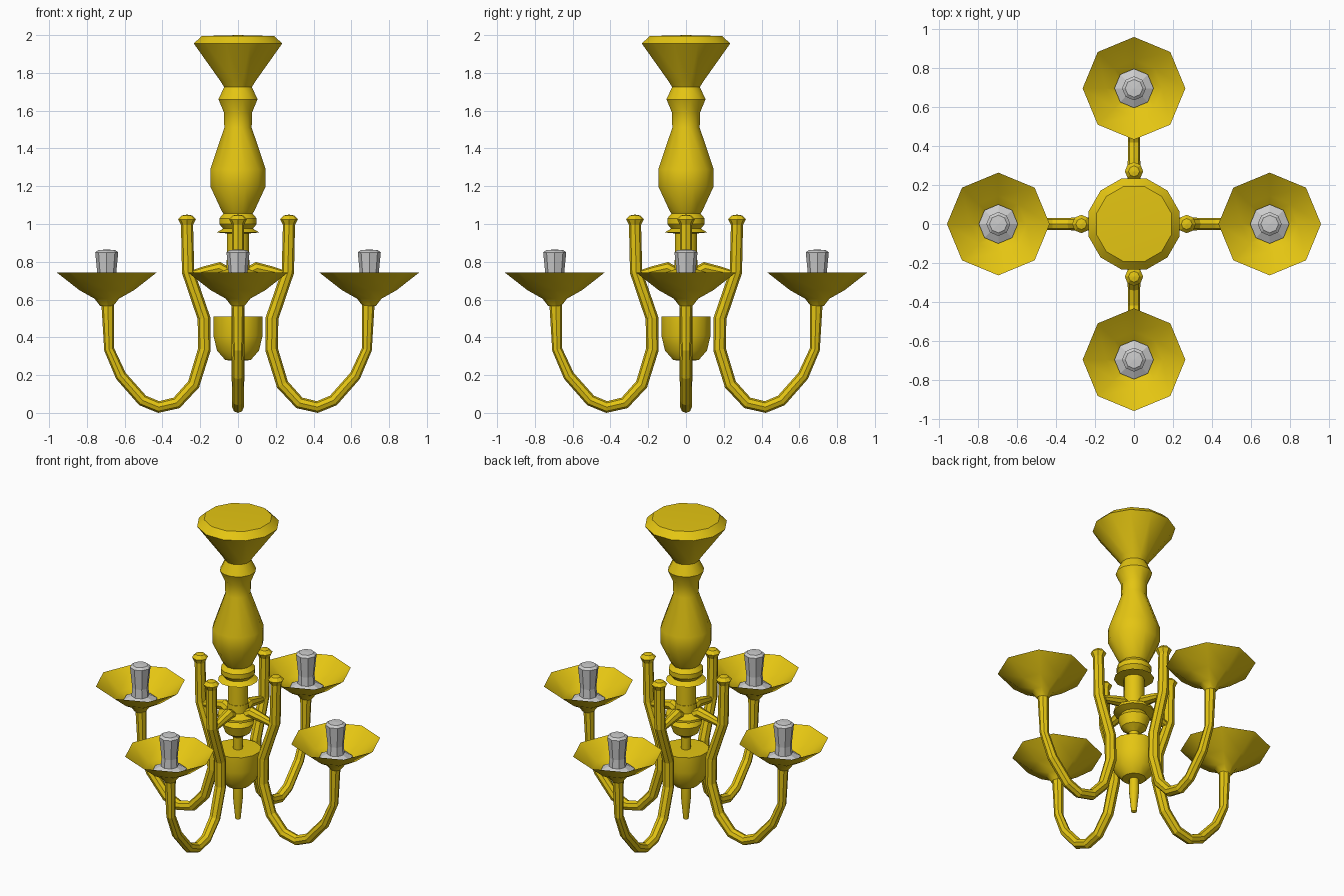
import bpy, bmesh, math
from mathutils import Matrix, Vector

if "Cube" in bpy.data.objects:
    bpy.data.objects.remove(bpy.data.objects["Cube"])

gold = bpy.data.materials.new("gold")
gold.diffuse_color = (0.78, 0.56, 0.006, 1)
gold.use_nodes = True
gold.node_tree.nodes["Principled BSDF"].inputs["Base Color"].default_value = gold.diffuse_color


def finish(ob, mat, smooth):
    if mat:
        ob.data.materials.append(mat)
    if smooth:
        bpy.ops.object.select_all(action='DESELECT')
        ob.select_set(True)
        bpy.context.view_layer.objects.active = ob
        bpy.ops.object.shade_smooth_by_angle(angle=math.radians(smooth))
    return ob


def lathe(name, profile, sides, at=(0, 0), turn=0.0, mat=None, smooth=0):
    """Spin (radius, z) points, listed top to bottom, around a vertical axis."""
    bm = bmesh.new()
    rings = []
    for r, z in profile:
        if r == 0:
            rings.append([bm.verts.new((at[0], at[1], z))] * sides)
        else:
            rings.append([bm.verts.new((at[0] + r * math.cos(turn + 2 * math.pi * i / sides),
                                        at[1] + r * math.sin(turn + 2 * math.pi * i / sides), z))
                          for i in range(sides)])
    for a, b in zip(rings, rings[1:]):
        for i in range(sides):
            j = (i + 1) % sides
            bm.faces.new(dict.fromkeys((a[i], b[i], b[j], a[j])))
    me = bpy.data.meshes.new(name)
    bm.to_mesh(me)
    bm.free()
    ob = bpy.data.objects.new(name, me)
    bpy.context.collection.objects.link(ob)
    return finish(ob, mat, smooth)


def tube(name, path, angle, mat):
    """Tube along (distance, z, radius) points in a vertical plane turned by angle."""
    cu = bpy.data.curves.new(name, 'CURVE')
    cu.dimensions = '3D'
    cu.bevel_depth = 1.0
    cu.bevel_resolution = 2
    cu.use_fill_caps = True
    sp = cu.splines.new('POLY')
    sp.use_smooth = False
    sp.points.add(len(path) - 1)
    rot = Matrix.Rotation(angle, 3, 'Z')
    for p, (d, z, r) in zip(sp.points, path):
        p.co = (*(rot @ Vector((d, 0, z))), 1)
        p.radius = r
    ob = bpy.data.objects.new(name, cu)
    bpy.context.collection.objects.link(ob)
    bpy.ops.object.select_all(action='DESELECT')
    ob.select_set(True)
    bpy.context.view_layer.objects.active = ob
    bpy.ops.object.convert(target='MESH')
    return finish(bpy.context.view_layer.objects.active, mat, 0)


# Central column: canopy, baluster, collar and shaft
T = math.radians(15)
lathe("canopy_and_column", [
    (0, 2.0), (0.2, 1.995), (0.242, 1.955), (0.095, 1.755), (0.076, 1.725),
    (0.107, 1.66), (0.077, 1.59), (0.075, 1.51), (0.152, 1.29), (0.152, 1.2),
    (0.09, 1.07), (0.08, 1.055), (0.102, 1.03), (0.102, 1.0), (0.082, 0.975),
    (0.118, 0.955), (0.06, 0.95), (0.06, 0.8), (0, 0.8)], 12, turn=T, mat=gold, smooth=35)

# Hub with flange, thin rod, lower bowl and finial
lathe("hub", [(0, 0.81), (0.062, 0.81), (0.065, 0.76), (0.12, 0.74), (0.12, 0.725),
              (0.075, 0.71), (0.095, 0.68), (0.075, 0.62), (0.03, 0.59),
              (0.028, 0.51), (0, 0.5)], 12, turn=T, mat=gold, smooth=35)
lathe("lower_bowl", [(0, 0.512), (0.135, 0.51), (0.135, 0.41), (0.115, 0.33), (0.07, 0.28),
                     (0.028, 0.275), (0.03, 0.2), (0.016, 0.06), (0, 0.05)],
      12, turn=T, mat=gold, smooth=35)

# Four arms, each with knob, spoke, drip dish and candle
arm_path = [(0.27, 1.01, .032), (0.264, 0.755, .033), (0.18, 0.51, .034), (0.178, 0.345, .034),
            (0.235, 0.16, .033), (0.325, 0.062, .032), (0.42, 0.04, .031), (0.505, 0.075, .031),
            (0.62, 0.205, .03), (0.682, 0.345, .027), (0.69, 0.6, .034)]
spoke_path = [(0.04, 0.73, .034), (0.1, 0.765, .034), (0.17, 0.75, .028), (0.255, 0.73, .02)]
for k in range(4):
    a = k * math.pi / 2
    c, s = math.cos(a), math.sin(a)
    tube(f"arm_{k}", arm_path, a, gold)
    tube(f"spoke_{k}", spoke_path, a, gold)
    lathe(f"arm_knob_{k}", [(0, 1.05), (0.028, 1.045), (0.047, 1.025), (0.032, 0.995), (0, 0.995)],
          8, (0.27 * c, 0.27 * s), mat=gold)
    dish = (0.695 * c, 0.695 * s)
    lathe(f"drip_dish_{k}", [(0.263, 0.742), (0.145, 0.65), (0.065, 0.605), (0.034, 0.565)],
          8, dish, turn=a, mat=gold, smooth=40)
    lathe(f"candle_{k}", [(0, 0.865), (0.045, 0.862), (0.061, 0.85), (0.048, 0.72), (0.052, 0.665),
                          (0.1, 0.64), (0.1, 0.63), (0, 0.61)], 8, dish, turn=a)

# Rest the lowest arm point on z = 0
bpy.context.view_layer.update()
low = min(v.co.z for o in bpy.data.objects for v in o.data.vertices)
for o in bpy.data.objects:
    if o.name.startswith("arm_") and not o.name.startswith("arm_knob"):
        o.data.transform(Matrix.Translation((0, 0, -low)))
